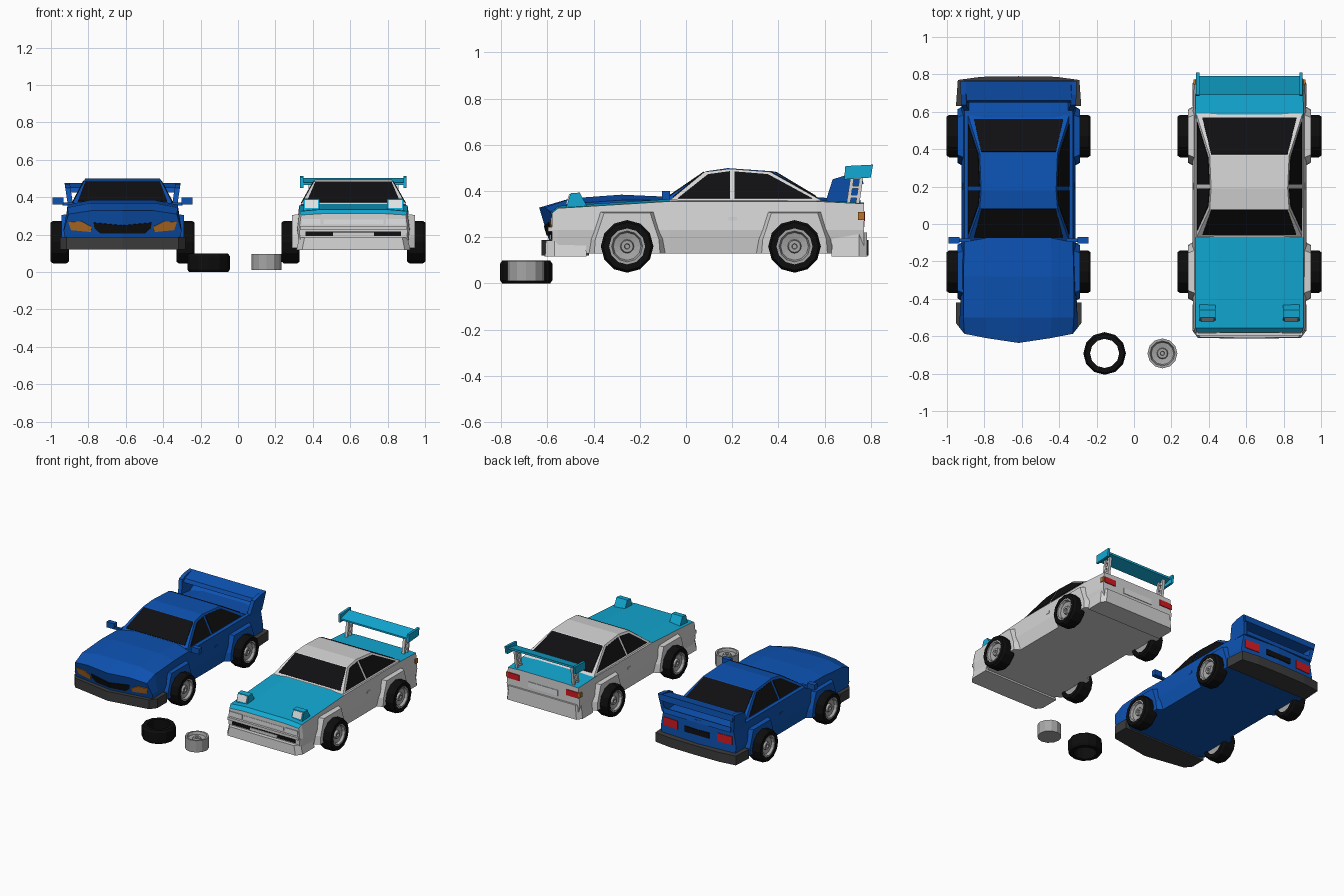
import bpy, bmesh, math
from mathutils import Vector

if "Cube" in bpy.data.objects:
    bpy.data.objects.remove(bpy.data.objects["Cube"])

def mat(name, r, g, b):
    m = bpy.data.materials.new(name)
    m.diffuse_color = (r, g, b, 1)
    m.use_nodes = True
    m.node_tree.nodes["Principled BSDF"].inputs["Base Color"].default_value = m.diffuse_color
    return m

BLUE = mat("blue_paint", 0.004, 0.085, 0.45)
WHITE = mat("white_paint", 0.66, 0.66, 0.66)
CYAN = mat("cyan_paint", 0.006, 0.40, 0.66)
GLASS = mat("black_glass", 0.005, 0.005, 0.006)
TYRE = mat("tyre_rubber", 0.004, 0.004, 0.004)
RIM = mat("rim_grey", 0.38, 0.38, 0.38)
TRIM = mat("dark_trim", 0.045, 0.045, 0.045)
ORANGE = mat("orange_lamp", 0.50, 0.17, 0.02)
RED = mat("red_lamp", 0.65, 0.01, 0.015)
LAMP = mat("clear_lamp", 0.75, 0.77, 0.78)

CX = 0.0  # x centre of the car being built

def finish(name, bm, *mats, rule=None):
    bmesh.ops.remove_doubles(bm, verts=bm.verts, dist=1e-5)
    bmesh.ops.recalc_face_normals(bm, faces=bm.faces)
    bm.normal_update()
    if rule:
        for f in bm.faces:
            f.material_index = rule(f)
    me = bpy.data.meshes.new(name)
    bm.to_mesh(me)
    bm.free()
    for m in mats:
        me.materials.append(m)
    ob = bpy.data.objects.new(name, me)
    ob.location.x = CX
    bpy.context.collection.objects.link(ob)
    return ob

def solid(name, a, b, m):
    """Closed solid between two matching rings."""
    bm = bmesh.new()
    va, vb = [bm.verts.new(p) for p in a], [bm.verts.new(p) for p in b]
    n = len(a)
    bm.faces.new(va)
    bm.faces.new(vb)
    for i in range(n):
        j = (i + 1) % n
        bm.faces.new((va[i], va[j], vb[j], vb[i]))
    return finish(name, bm, m)

def prism_x(name, yz, x0, x1, m):
    return solid(name, [(x0, y, z) for y, z in yz], [(x1, y, z) for y, z in yz], m)

def box(name, x0, x1, y0, y1, z0, z1, m):
    return prism_x(name, [(y0, z0), (y1, z0), (y1, z1), (y0, z1)], x0, x1, m)

def plate(name, pts, m, t=0.008):
    """Thin plate centred on a polygon."""
    p = [Vector(q) for q in pts]
    n = (p[1] - p[0]).cross(p[2] - p[0]).normalized() * t / 2
    return solid(name, [q - n for q in p], [q + n for q in p], m)

def front_plate(name, x0, x1, y, z0, z1, m, t=0.008):
    return plate(name, [(x0, y, z0), (x1, y, z0), (x1, y, z1), (x0, y, z1)], m, t)

def body(name, halves, *mats, rule=None):
    """Loft mirrored half sections from nose to tail."""
    bm = bmesh.new()
    rings = []
    for h in halves:
        full = h + [(-x, y, z) for x, y, z in h[-2:0:-1]]
        rings.append([bm.verts.new(p) for p in full])
    n, k = len(rings[0]), len(halves[0])
    for a, b in zip(rings, rings[1:]):
        for i in range(n):
            j = (i + 1) % n
            bm.faces.new((a[i], a[j], b[j], b[i]))
    for r in (rings[0], rings[-1]):
        bm.faces.new(r[:k])
        bm.faces.new(r[k - 1:] + r[:1])
    return finish(name, bm, *mats, rule=rule)

def station(y, hs, zs, zc, hb=0.29, hm=0.305):
    return [(0, y, 0.13), (hb, y, 0.13), (hm, y, 0.23), (hs, y, zs), (0.6 * hs, y, zc), (0, y, zc)]

def cabin(pre, prof, wb, wt, m):
    """Slanted-sided cabin over a (y, z) roof line, with window plates."""
    z0, z1 = 0.355, 0.49
    w = lambda z: wb + (wt - wb) * (z - z0) / (z1 - z0)
    solid(pre + "_cabin", [(w(z), y, z) for y, z in prof], [(-w(z), y, z) for y, z in prof], m)
    mix = lambda a, b, t: (a[0] + (b[0] - a[0]) * t, a[1] + (b[1] - a[1]) * t)
    for nm, a, b in (("windshield", prof[0], prof[1]), ("rear_window", prof[-1], prof[-2])):
        lo, hi = mix(a, b, 0.10), mix(a, b, 0.97)
        l, h = w(lo[1]) - 0.025, w(hi[1]) - 0.01
        plate(f"{pre}_{nm}", [(-l, *lo), (l, *lo), (h, *hi), (-h, *hi)], GLASS)
    (ya, za), (yb, zb), (yc, zc), (yd, zd), (ye, ze) = prof
    front = [(ya + 0.035, 0.368), (yb + 0.015, zb - 0.012), (yc, zc - 0.012), (yc, 0.368)]
    rear = [(yc + 0.02, 0.368), (yc + 0.02, zc - 0.013), (yd - 0.01, zd - 0.012), (ye - 0.045, 0.368)]
    for s in (1, -1):
        for nm, win in (("front", front), ("rear", rear)):
            plate(f"{pre}_{nm}_side_window", [(s * w(z), y, z) for y, z in win], GLASS)

def lathe(name, prof, m, place, closed, n=12):
    bm = bmesh.new()
    rows = []
    for i in range(n):
        a = math.tau * i / n
        rows.append([bm.verts.new(place(r * math.cos(a), r * math.sin(a), h)) for r, h in prof])
    k = len(prof)
    for i in range(n):
        a, b = rows[i], rows[(i + 1) % n]
        for j in range(k if closed else k - 1):
            q = (j + 1) % k
            bm.faces.new((a[j], b[j], b[q], a[q]))
    bmesh.ops.remove_doubles(bm, verts=bm.verts, dist=1e-5)
    return finish(name, bm, m)

TYRE_P = [(0.078, 0.002), (0.104, 0.002), (0.114, 0.016), (0.114, 0.086), (0.104, 0.1), (0.078, 0.1)]
RIM_P = [(0, 0.01), (0.08, 0.01), (0.08, 0.096), (0.067, 0.096), (0.06, 0.078), (0.03, 0.072),
         (0.026, 0.086), (0.012, 0.086), (0.01, 0.076), (0, 0.076)]

def running_gear(pre, paint):
    """Four wheels and their arch flares."""
    arch = [(-0.15, 0.13), (-0.145, 0.19), (-0.105, 0.305), (0.105, 0.305), (0.145, 0.19), (0.15, 0.13)]
    for s in (1, -1):
        for nm, yc in (("front", -0.255), ("rear", 0.47)):
            put = lambda u, v, h: (s * (0.285 + h), yc + u, 0.16 + v)
            lathe(f"{pre}_{nm}_tyre", TYRE_P, TYRE, put, True)
            lathe(f"{pre}_{nm}_rim", RIM_P, RIM, put, False)
            solid(f"{pre}_{nm}_flare", [(s * 0.285, yc + 1.12 * y, z * 1.03 - 0.004) for y, z in arch],
                  [(s * 0.328, yc + 0.95 * y, z) for y, z in arch], paint)
        box(f"{pre}_door_handle", s * 0.28, s * 0.302, 0.185, 0.22, 0.272, 0.288, paint)

def bumper(name, half, z0, z1, m, top=1.0):
    pts = half + [(-x, y) for x, y in reversed(half) if x > 0]
    yc = sum(p[1] for p in pts) / len(pts)
    solid(name, [(x, y, z0) for x, y in pts], [(x * top, yc + (y - yc) * top, z1) for x, y in pts], m)

# ---------------- blue car ----------------
CX = -0.617
ny = lambda x, z: -0.5375 + 0.15 * abs(x) - 0.3 * z   # sloped V-shaped nose
nose = [(x, ny(x, z), z) for x, z in
        ((0, 0.13), (0.30, 0.13), (0.315, 0.22), (0.29, 0.31), (0.17, 0.328), (0, 0.328))]
tail = [(x, 0.755 - 0.06 * x, z) for x, _, z in station(0, 0.285, 0.345, 0.36)]
body("blue_body", [nose, station(-0.5, 0.295, 0.345, 0.368, 0.3, 0.315), station(-0.28, 0.295, 0.36, 0.384),
                   station(-0.08, 0.29, 0.36, 0.375), station(0.58, 0.29, 0.36, 0.372), tail], BLUE)
cabin("blue", [(-0.09, 0.365), (0.085, 0.485), (0.18, 0.499), (0.38, 0.485), (0.58, 0.365)], 0.275, 0.205, BLUE)
running_gear("blue", BLUE)
bumper("blue_front_bumper", [(0.335, -0.42), (0.335, -0.53), (0.30, -0.575), (0, -0.625)], 0.12, 0.188, TRIM)
bumper("blue_rear_bumper", [(0, 0.79), (0.2, 0.787), (0.325, 0.77), (0.335, 0.63)], 0.12, 0.188, TRIM)
on_nose = lambda pts: [(x, ny(x, z), z) for x, z in pts]
for s in (1, -1):
    plate("blue_headlight", on_nose([(s * x, z) for x, z in
          ((0.17, 0.215), (0.275, 0.225), (0.29, 0.268), (0.22, 0.272), (0.165, 0.243))]), ORANGE)
    plate("blue_grille", on_nose([(0, 0.208), (s * 0.12, 0.208), (s * 0.15, 0.235), (s * 0.155, 0.265), (0, 0.25)]), GLASS)
    plate("blue_tail_light", [(s * x, 0.755 - 0.06 * x, z) for x, z in
          ((0.16, 0.245), (0.275, 0.245), (0.275, 0.305), (0.16, 0.305))], RED, 0.009)
    # door mirror and its arm
    box("blue_mirror", s * 0.315, s * 0.375, -0.105, -0.07, 0.36, 0.40, BLUE)
    box("blue_mirror_arm", s * 0.26, s * 0.32, -0.095, -0.078, 0.355, 0.372, BLUE)
    # wing upright, leaning outward
    up = [(0.60, 0.34), (0.635, 0.45), (0.69, 0.468), (0.765, 0.475), (0.745, 0.34)]
    lean = lambda x: [(s * (x + 0.15 * (z - 0.34)), y, z) for y, z in up]
    solid("blue_wing_upright", lean(0.262), lean(0.29), BLUE)
front_plate("blue_plate_recess", -0.1, 0.1, 0.754, 0.25, 0.29, GLASS)
prism_x("blue_wing", [(0.65, 0.425), (0.66, 0.452), (0.765, 0.475), (0.768, 0.43)], -0.295, 0.295, BLUE)
prism_x("blue_boot_lip", [(0.68, 0.34), (0.75, 0.375), (0.757, 0.34)], -0.27, 0.27, BLUE)

# ---------------- white car ----------------
CX = 0.617
body("white_body", [station(-0.58, 0.28, 0.305, 0.312, 0.28, 0.29), station(-0.555, 0.288, 0.325, 0.335, 0.29, 0.30),
                    station(-0.07, 0.29, 0.355, 0.365), station(0.565, 0.29, 0.355, 0.36),
                    station(0.77, 0.285, 0.345, 0.35, 0.28, 0.295)], WHITE, CYAN,
     rule=lambda f: int(f.normal.z > 0.5 and not -0.06 < f.calc_center_median().y < 0.56))
cabin("white", [(-0.07, 0.36), (0.08, 0.483), (0.19, 0.496), (0.365, 0.483), (0.59, 0.357)], 0.285, 0.208, WHITE)
running_gear("white", WHITE)
bumper("white_front_bumper", [(0.305, -0.43), (0.305, -0.57), (0.275, -0.61), (0, -0.612)], 0.117, 0.185, WHITE, 0.95)
bumper("white_rear_bumper", [(0, 0.785), (0.28, 0.785), (0.305, 0.75), (0.305, 0.63)], 0.117, 0.22, WHITE, 0.96)
box("white_nose_bar", -0.285, 0.285, -0.597, -0.56, 0.225, 0.245, WHITE)
front_plate("white_grille", -0.255, 0.255, -0.58, 0.192, 0.216, GLASS)
front_plate("white_front_plate", -0.11, 0.11, -0.584, 0.19, 0.212, WHITE)
front_plate("white_nose_panel", -0.16, 0.16, -0.58, 0.258, 0.282, LAMP, 0.005)
front_plate("white_rear_plate", -0.12, 0.12, 0.77, 0.245, 0.285, LAMP)
for s in (1, -1):
    front_plate("white_indicator", s * 0.175, s * 0.275, -0.581, 0.253, 0.285, LAMP)
    front_plate("white_tail_light", s * 0.19, s * 0.285, 0.771, 0.27, 0.312, RED, 0.009)
    box("white_side_marker", s * 0.28, s * 0.299, 0.745, 0.772, 0.275, 0.308, ORANGE)
    # raised headlight
    a, b = s * 0.18, s * 0.267
    prism_x("white_popup_headlight", [(-0.52, 0.325), (-0.5, 0.39), (-0.46, 0.393), (-0.43, 0.335)], a, b, CYAN)
    c, d = s * 0.188, s * 0.259
    plate("white_popup_lens", [(c, -0.517, 0.342), (d, -0.517, 0.342), (d, -0.502, 0.385), (c, -0.502, 0.385)], LAMP)
    # wing struts with rungs, and end plates
    for y in (0.695, 0.735):
        prism_x("white_wing_strut", [(y, 0.345), (y + 0.016, 0.345), (y + 0.036, 0.48), (y + 0.02, 0.478)],
                s * 0.22, s * 0.24, WHITE)
    for z in (0.37, 0.41, 0.45):
        y = 0.70 + (z - 0.345) * 0.15
        box("white_wing_rung", s * 0.222, s * 0.238, y, y + 0.04, z, z + 0.012, WHITE)
    prism_x("white_wing_end_plate", [(0.685, 0.45), (0.69, 0.508), (0.81, 0.514), (0.8, 0.458)],
            s * 0.268, s * 0.285, CYAN)
prism_x("white_wing", [(0.69, 0.466), (0.69, 0.478), (0.79, 0.503), (0.79, 0.488)], -0.285, 0.285, CYAN)

# ---------------- loose tyre and rim ----------------
CX = 0.0
lathe("loose_tyre", TYRE_P, TYRE, lambda u, v, h: (u - 0.157, v - 0.692, h - 0.002), True)
lathe("loose_rim", RIM_P, RIM, lambda u, v, h: (u + 0.152, v - 0.692, h), False)
